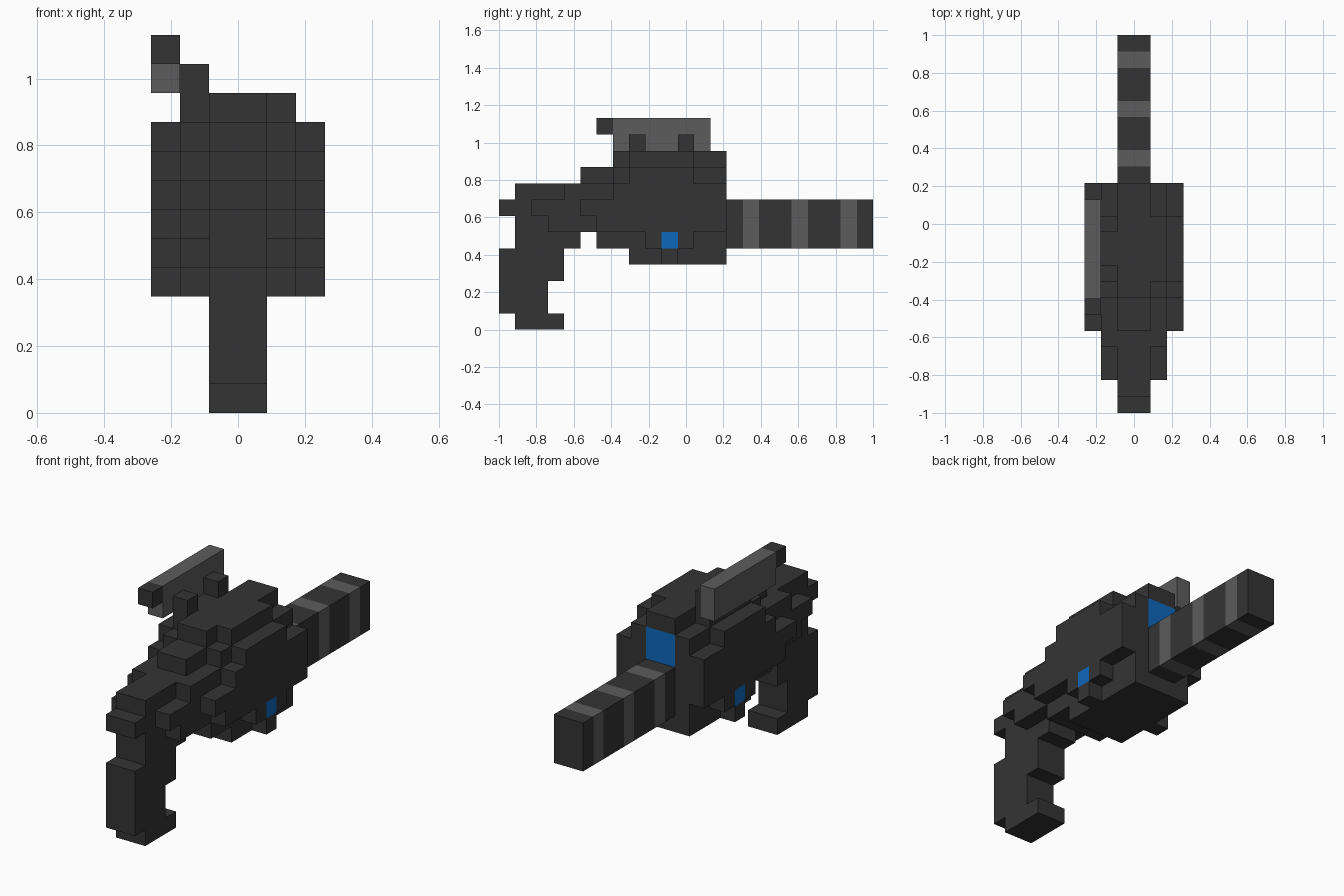
import bpy, bmesh
from mathutils import Vector

cube = bpy.data.objects.get("Cube")
if cube:
    bpy.data.objects.remove(cube, do_unlink=True)

U = 2 / 23  # edge length of one block


def material(name, rgb):
    m = bpy.data.materials.new(name)
    m.use_nodes = True
    m.diffuse_color = (*rgb, 1)
    m.node_tree.nodes["Principled BSDF"].inputs["Base Color"].default_value = (*rgb, 1)
    return m


MATS = [material("dark grey", (0.034, 0.034, 0.034)),
        material("light grey", (0.107, 0.107, 0.107)),
        material("blue", (0.004, 0.136, 0.49))]

# Six face directions, each with two in-plane axes in right-handed order
SIDES = [(a, s) for a in range(3) for s in (1, -1)]


def cells(columns, rows):
    """Blocks from rows of (height, first, last) repeated over columns across."""
    return {(i, j, k) for i in columns for k, a, b in rows for j in range(a, b + 1)}


def block_part(name, blocks, paint=lambda cell, axis, side: 0):
    """One clean outer shell around a set of blocks."""
    bm = bmesh.new()
    for cell in sorted(blocks):
        for axis, side in SIDES:
            near = list(cell)
            near[axis] += side
            if tuple(near) in blocks:
                continue
            u, v = (axis + 1) % 3, (axis + 2) % 3
            quad = []
            for du, dv in ((0, 0), (1, 0), (1, 1), (0, 1)):
                p = list(cell)
                p[axis] += side > 0
                p[u] += du
                p[v] += dv
                quad.append(bm.verts.new(Vector((p[0] - 3, p[1] - 11.5, p[2])) * U))
            face = bm.faces.new(quad if side > 0 else quad[::-1])
            face.material_index = paint(cell, axis, side)
    bmesh.ops.remove_doubles(bm, verts=bm.verts, dist=0.001)
    bmesh.ops.dissolve_limit(bm, angle_limit=0.02, verts=bm.verts,
                             edges=bm.edges, delimit={'MATERIAL'})
    mesh = bpy.data.meshes.new(name)
    bm.to_mesh(mesh)
    bm.free()
    for m in MATS:
        mesh.materials.append(m)
    obj = bpy.data.objects.new(name, mesh)
    bpy.context.collection.objects.link(obj)
    return obj


# Body: core, flanks and outer side plates, stepped towards the front
core = cells((2, 3), [(4, 8, 13), (5, 6, 13), (6, 5, 13), (7, 5, 13),
                      (8, 5, 13), (9, 5, 13), (10, 7, 13)])
flanks = cells((1, 4), [(4, 8, 13), (5, 6, 13), (6, 3, 13), (7, 2, 13),
                        (8, 4, 13), (9, 7, 13), (10, 8, 11)])
plates = cells((0, 5), [(4, 10, 10), (5, 9, 11), (6, 6, 13), (7, 5, 13),
                        (8, 7, 13), (9, 8, 11)])


def body_paint(cell, axis, side):
    i, j, k = cell
    side_light = axis == 0 and i in (0, 5) and (j, k) == (10, 5)
    rear_window = axis == 1 and side > 0 and j == 13 and i in (2, 3) and k in (8, 9)
    return 2 if side_light or rear_window else 0


block_part("body", core | flanks | plates, body_paint)

# Handle with stepped toe and heel
block_part("grip", cells((2, 3), [(0, 1, 3), (1, 0, 2), (2, 0, 2), (3, 0, 3), (4, 0, 3),
                                  (5, 1, 4), (6, 1, 4), (7, 0, 4), (8, 1, 4)]))

# Barrel with light rings
block_part("barrel", cells((2, 3), [(k, 14, 22) for k in (5, 6, 7)]),
           lambda cell, axis, side: int(cell[1] in (15, 18, 21) and axis != 1))

# Sight tube offset to one side, with a dark eyepiece
block_part("scope", cells((0,), [(11, 7, 12), (12, 7, 12)]), lambda *a: 1)
block_part("scope_eyepiece", {(0, 6, 12)})

# Two brackets carrying the sight
for label, j in (("front", 8), ("rear", 11)):
    block_part(label + "_scope_mount", {(1, j, 11)})
